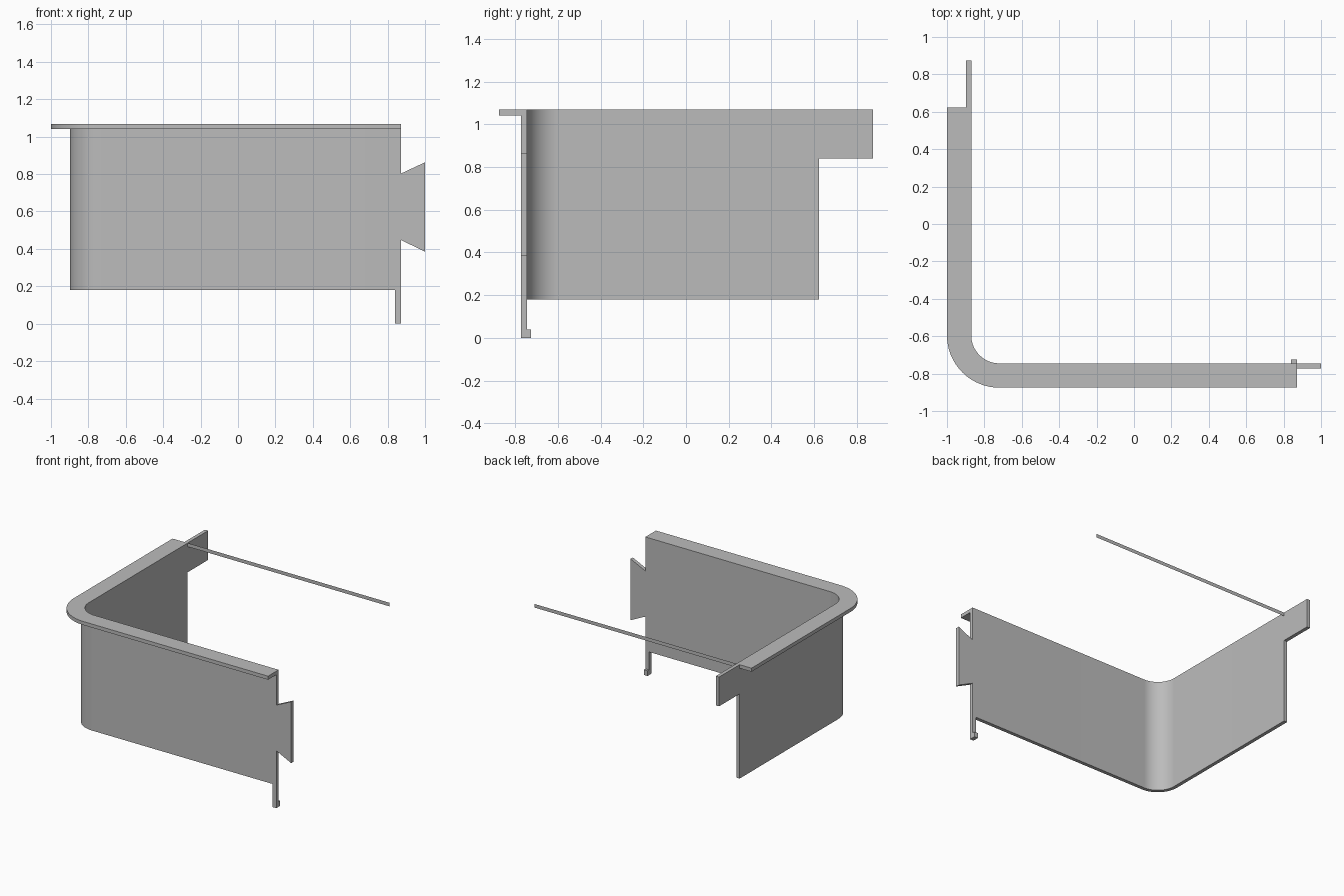
import bpy, bmesh, math

cube = bpy.data.objects.get("Cube")
if cube:
    bpy.data.objects.remove(cube)

grey = bpy.data.materials.new("plain grey")
grey.use_nodes = True
colour = (0.5, 0.5, 0.5, 1)
grey.diffuse_color = colour
grey.node_tree.nodes["Principled BSDF"].inputs["Base Color"].default_value = colour

# Shared plan dimensions
BACK, RIGHT = 0.622, 0.872
CX, CY = -0.72, -0.595             # centre of the rounded corner
R_IN, R_WALL, R_RIM = 0.15, 0.178, 0.28
Y_IN, Y_OUT = CY - R_IN, CY - R_WALL
X_IN, X_OUT = CX - R_IN, CX - R_WALL
BOTTOM, RIM, TOP = 0.18, 1.04, 1.068


def extrude(name, points, offset, smooth=False):
    """Make a prism from a flat outline and an extrusion vector."""
    bm = bmesh.new()
    face = bm.faces.new([bm.verts.new(p) for p in points])
    if any(offset):
        out = bmesh.ops.extrude_face_region(bm, geom=[face], use_keep_orig=True)
        moved = [v for v in out["geom"] if isinstance(v, bmesh.types.BMVert)]
        bmesh.ops.translate(bm, verts=moved, vec=offset)
        bmesh.ops.recalc_face_normals(bm, faces=bm.faces[:])
    mesh = bpy.data.meshes.new(name)
    bm.to_mesh(mesh)
    bm.free()
    mesh.materials.append(grey)
    obj = bpy.data.objects.new(name, mesh)
    bpy.context.collection.objects.link(obj)
    if smooth:
        bpy.ops.object.select_all(action='DESELECT')
        obj.select_set(True)
        bpy.context.view_layer.objects.active = obj
        bpy.ops.object.shade_smooth_by_angle(angle=math.radians(30))
    return obj


def box(name, x0, x1, y0, y1, z0, z1):
    outline = [(x0, y0, z0), (x1, y0, z0), (x1, y1, z0), (x0, y1, z0)]
    return extrude(name, outline, (0, 0, z1 - z0))


def bend(radius, z, steps=24):
    """L-shaped path from the back end, round the corner, to the right end."""
    path = [(CX - radius, BACK, z)]
    for i in range(steps + 1):
        a = math.pi + math.pi / 2 * i / steps
        path.append((CX + radius * math.cos(a), CY + radius * math.sin(a), z))
    return path + [(RIGHT, CY - radius, z)]


def bent_strip(name, r_outer, z0, z1):
    outline = bend(r_outer, z0) + bend(R_IN, z0)[::-1]
    return extrude(name, outline, (0, 0, z1 - z0), smooth=True)


# Bent wall and the flange round its top
bent_strip("wall", R_WALL, BOTTOM, RIM)
bent_strip("top_rim", R_RIM, RIM, TOP)

# Tab at the back of the side wall
box("back_tab", X_OUT, X_IN, BACK, 0.875, 0.84, TOP)

# Dovetail at the end of the front wall
dovetail = [(RIGHT, Y_OUT, 0.447), (1, Y_OUT, 0.385),
            (1, Y_OUT, 0.863), (RIGHT, Y_OUT, 0.803)]
extrude("dovetail_tab", dovetail, (0, Y_IN - Y_OUT, 0))

# Leg with a small hook on its inner side
box("leg", 0.84, RIGHT, Y_OUT, Y_IN, 0, BOTTOM)
box("leg_hook", 0.84, RIGHT, Y_IN, -0.725, 0, 0.04)

# Paper-thin strip across the open back
strip = [(X_IN, BACK, RIM), (RIGHT, BACK, RIM), (RIGHT, BACK, TOP), (X_IN, BACK, TOP)]
extrude("back_strip", strip, (0, 0, 0))
